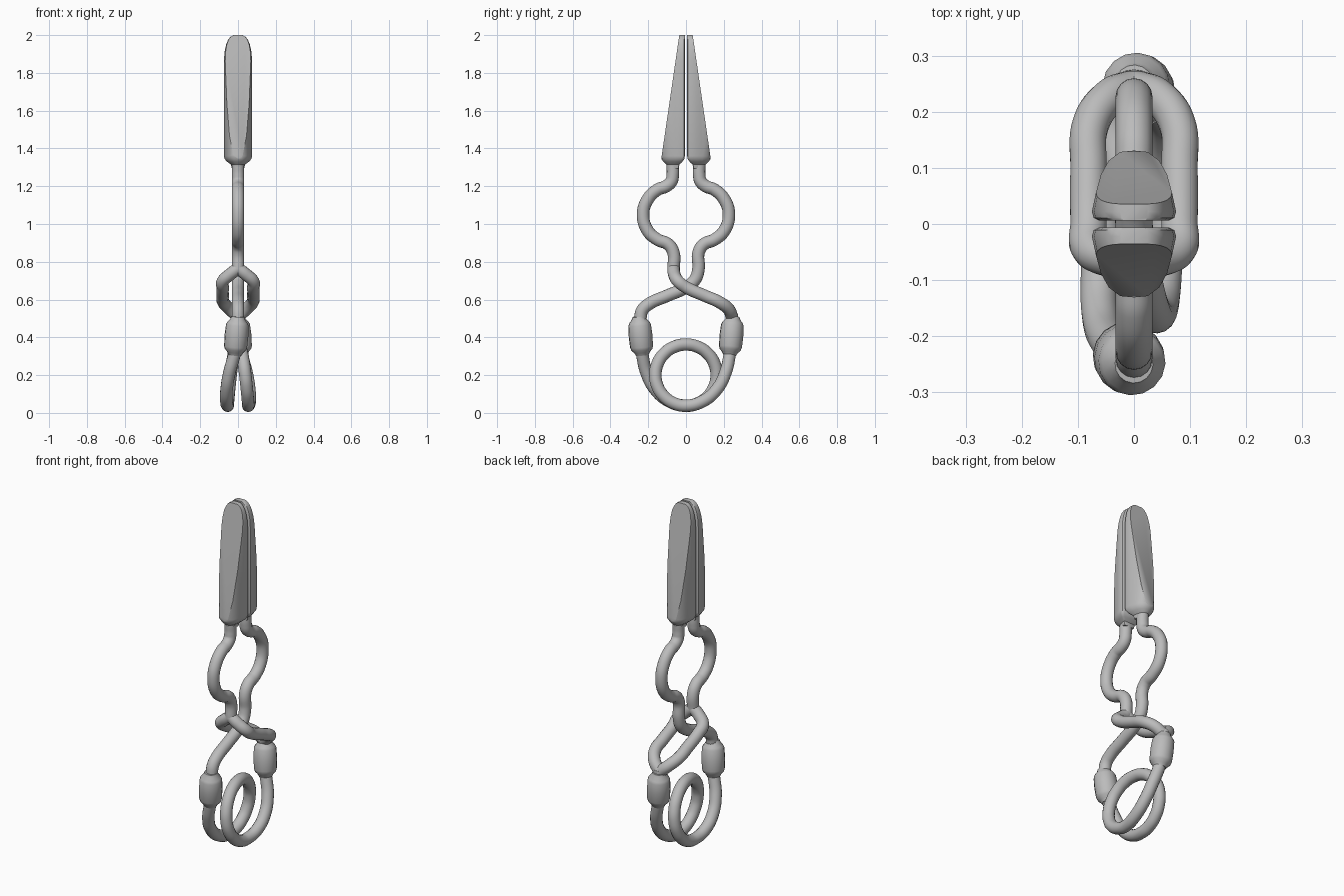
import bpy, bmesh, math

cube = bpy.data.objects.get("Cube")
if cube:
    bpy.data.objects.remove(cube, do_unlink=True)

WIRE = 0.033

steel = bpy.data.materials.new("plain grey steel")
steel.use_nodes = True
GREY = (0.5, 0.5, 0.5, 1)
steel.diffuse_color = GREY
steel.node_tree.nodes["Principled BSDF"].inputs["Base Color"].default_value = GREY


def finish(name, mesh):
    """Turn a mesh into a smooth-shaded object that keeps its sharp edges."""
    mesh.materials.clear()
    mesh.materials.append(steel)
    for p in mesh.polygons:
        p.use_smooth = True
        p.material_index = 0
    mesh.set_sharp_from_angle(angle=math.radians(35))
    obj = bpy.data.objects.new(name, mesh)
    bpy.context.collection.objects.link(obj)
    return obj


def tube(name, points, radii=None):
    """Sweep a round section through points; radii make a turned part."""
    curve = bpy.data.curves.new(name + "_path", "CURVE")
    curve.dimensions = "3D"
    curve.bevel_depth = 1.0 if radii else WIRE
    curve.bevel_resolution = 6
    curve.use_fill_caps = True
    curve.resolution_u = 8
    if radii:
        spline = curve.splines.new("POLY")
        spline.points.add(len(points) - 1)
        for p, co, r in zip(spline.points, points, radii):
            p.co = (*co, 1)
            p.radius = r
    else:
        spline = curve.splines.new("BEZIER")
        spline.bezier_points.add(len(points) - 1)
        for p, co in zip(spline.bezier_points, points):
            p.co = co
            p.handle_left_type = p.handle_right_type = "AUTO"
    helper = bpy.data.objects.new(name + "_path", curve)
    bpy.context.collection.objects.link(helper)
    bpy.context.view_layer.update()
    graph = bpy.context.evaluated_depsgraph_get()
    mesh = bpy.data.meshes.new_from_object(helper.evaluated_get(graph))
    bpy.data.objects.remove(helper, do_unlink=True)
    return finish(name, mesh)


def jaw(name):
    """D-shaped bar with a rounded tip, planed off on a slope outside."""
    half = [(0.062, 0.006), (0.072, 0.011), (0.075, 0.022), (0.068, 0.055),
            (0.059, 0.088), (0.045, 0.113), (0.025, 0.128)]
    section = half + [(0, 0.133)] + [(-x, y) for x, y in reversed(half)]
    # height, width scale, depth scale about the neck
    levels = [(1.295, 0.44, 0.5), (1.315, 0.5, 0.55), (1.33, 0.78, 0.8),
              (1.345, 0.95, 0.96), (1.36, 1, 1), (1.86, 1, 1),
              (1.91, 0.95, 1), (1.95, 0.84, 1), (1.975, 0.7, 1),
              (1.99, 0.55, 1), (2.0, 0.33, 1)]
    bm = bmesh.new()
    rings = [[bm.verts.new((x * sx, 0.07 + (y - 0.07) * sy, z)) for x, y in section]
             for z, sx, sy in levels]
    n = len(section)
    for a, b in zip(rings, rings[1:]):
        for i in range(n):
            j = (i + 1) % n
            bm.faces.new((a[i], a[j], b[j], b[i]))
    bm.faces.new(rings[0])
    bm.faces.new(rings[-1])
    bmesh.ops.bisect_plane(bm, geom=bm.verts[:] + bm.edges[:] + bm.faces[:],
                           plane_co=(0, 0.131, 1.345), plane_no=(0, 0.645, 0.094),
                           clear_outer=True)
    bmesh.ops.holes_fill(bm, edges=[e for e in bm.edges if e.is_boundary], sides=0)
    bmesh.ops.recalc_face_normals(bm, faces=bm.faces[:])
    mesh = bpy.data.meshes.new(name)
    bm.to_mesh(mesh)
    bm.free()
    return finish(name, mesh)


# Jaws
jaw("back_jaw")
jaw("front_jaw").rotation_euler.z = math.pi

# Bowed upper arms, as (y, z) on the back side
bow = [(0.07, 1.31), (0.07, 1.26), (0.078, 1.225), (0.105, 1.2), (0.15, 1.182),
       (0.203, 1.13), (0.227, 1.05), (0.203, 0.965), (0.15, 0.917),
       (0.095, 0.893), (0.067, 0.85), (0.066, 0.76)]
# Crossing below the bow, ending at the far sleeve
cross = [(0.046, 0.703), (0, 0.665), (-0.1, 0.62), (-0.195, 0.577),
         (-0.232, 0.542), (-0.243, 0.49)]
tube("back_arm", [(0, y, z) for y, z in bow + cross])
tube("front_arm", [(0, -y, z) for y, z in bow])

# Split link that lets the other arm pass through
for side, sx in (("left", 1), ("right", -1)):
    link = [(0, -0.066, 0.765), (0.042, -0.062, 0.733), (0.08, -0.042, 0.697),
            (0.081, 0, 0.665), (0.081, 0.1, 0.62), (0.078, 0.175, 0.587),
            (0.045, 0.225, 0.55), (0, 0.243, 0.51)]
    tube(side + "_link", [(x * sx, y, z) for x, y, z in link])
tube("link_stub", [(0, 0.242, 0.525), (0, 0.243, 0.49)])

# Sleeves joining the arms to the spring
heights = [0.51, 0.495, 0.478, 0.465, 0.41, 0.35, 0.335, 0.32, 0.305]
widths = [0.034, 0.04, 0.054, 0.06, 0.063, 0.061, 0.056, 0.042, 0.034]
for name, s in (("front_sleeve", -1), ("back_sleeve", 1)):
    path = [(s * (0.51 - z) * 0.08, s * (0.246 - (0.47 - z) * 0.09), z) for z in heights]
    tube(name, path, widths)

# Spring coil: one full turn with a leg rising to each sleeve
leg = [(-0.01, -0.234, 0.34), (-0.024, -0.228, 0.29), (-0.045, -0.21, 0.215),
       (-0.06, -0.165, 0.127), (-0.062, -0.09, 0.062)]
turn = []
for i in range(17):
    a = math.tau * i / 16
    turn.append((-0.055 * math.cos(a / 2), 0.162 * math.sin(a), 0.2 - 0.162 * math.cos(a)))
tube("spring_coil", leg + turn + [(-x, -y, z) for x, y, z in reversed(leg)])
